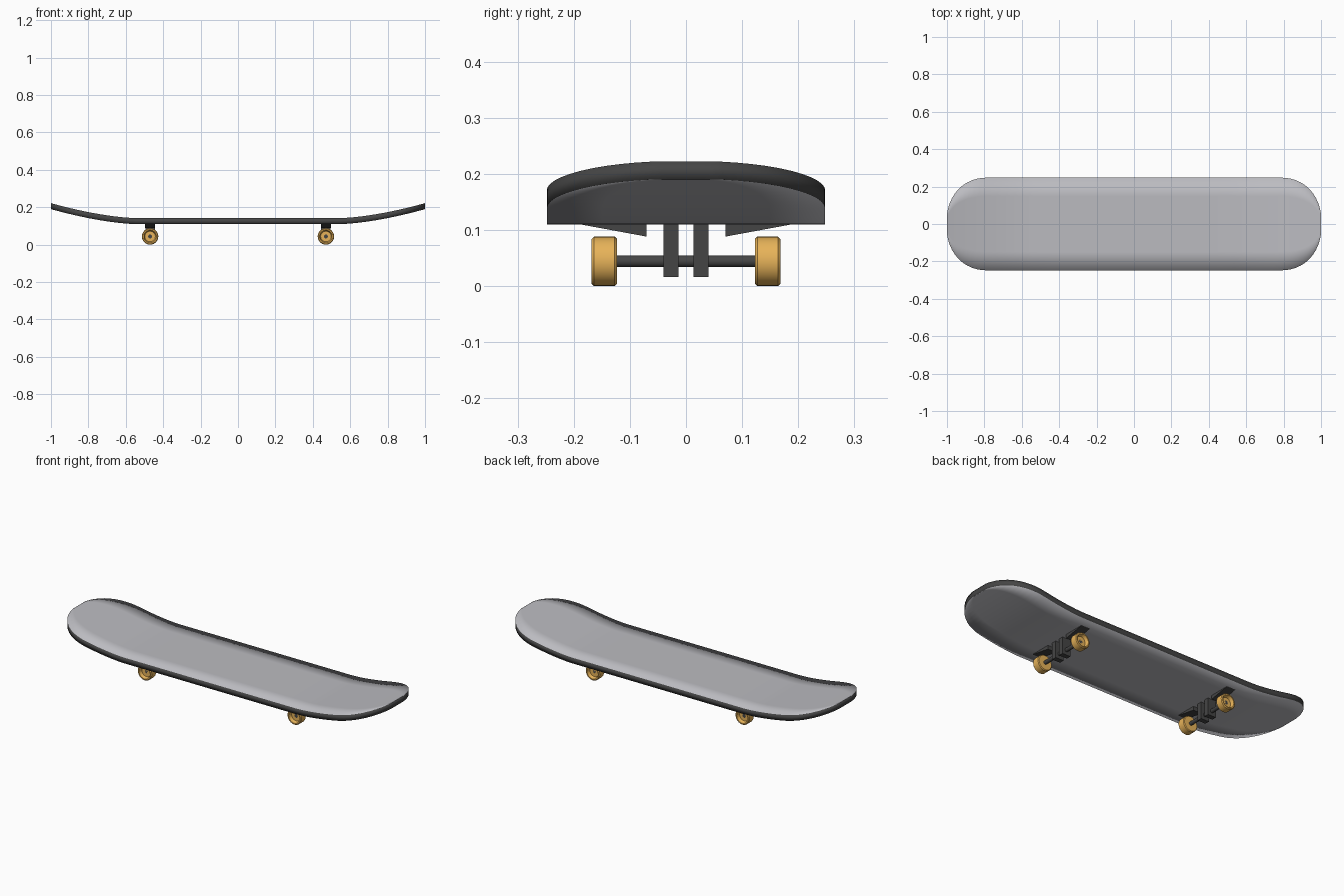
import bpy, bmesh, math
from mathutils import Matrix, Vector

cube = bpy.data.objects.get("Cube")
if cube:
    bpy.data.objects.remove(cube)


def material(name, rgb):
    m = bpy.data.materials.new(name)
    m.use_nodes = True
    m.diffuse_color = (*rgb, 1)
    m.node_tree.nodes["Principled BSDF"].inputs["Base Color"].default_value = (*rgb, 1)
    return m


GREY = material("light_grey", (0.5, 0.5, 0.53))
DARK = material("charcoal", (0.06, 0.06, 0.06))
AMBER = material("amber", (0.8, 0.45, 0.1))


def finish(name, bm, *mats):
    bmesh.ops.recalc_face_normals(bm, faces=bm.faces)
    mesh = bpy.data.meshes.new(name)
    bm.to_mesh(mesh)
    bm.free()
    obj = bpy.data.objects.new(name, mesh)
    bpy.context.collection.objects.link(obj)
    for m in mats:
        mesh.materials.append(m)
    return obj


def smooth(obj, angle=40):
    bpy.ops.object.select_all(action='DESELECT')
    obj.select_set(True)
    bpy.context.view_layer.objects.active = obj
    bpy.ops.object.shade_smooth_by_angle(angle=math.radians(angle))


# Deck: flat middle, upturned rounded ends
HALF_WIDTH, TOP, THICK = 0.248, 0.142, 0.032
STRAIGHT, TIP = 0.78, 0.985


def deck_height(x):
    t = max(0, (abs(x) - 0.54) / 0.46)
    return TOP + 0.08 * t ** 1.6


half = [(0.04 + 0.1 * i, HALF_WIDTH) for i in range(5)]
half += [(0.54 + 0.04 * i, HALF_WIDTH) for i in range(6)]
for i in range(13):
    u = TIP * math.sin(math.pi / 2 * i / 12)
    half.append((STRAIGHT + (1 - STRAIGHT) * u / TIP, HALF_WIDTH * (1 - u ** 2.2) ** 0.45))
columns = [(-x, w) for x, w in reversed(half)] + half

bm = bmesh.new()
rows = (-1, -0.6, -0.2, 0.2, 0.6, 1)
grid = [[bm.verts.new((x, w * r, deck_height(x))) for r in rows] for x, w in columns]
for a, b in zip(grid, grid[1:]):
    for j in range(len(rows) - 1):
        bm.faces.new((a[j], b[j], b[j + 1], a[j + 1]))
ext = bmesh.ops.extrude_face_region(bm, geom=bm.faces[:], use_keep_orig=True)
lower = [g for g in ext["geom"] if isinstance(g, bmesh.types.BMVert)]
bmesh.ops.translate(bm, verts=lower, vec=(0, 0, -THICK))
bmesh.ops.recalc_face_normals(bm, faces=bm.faces)
for f in bm.faces:
    f.smooth = True
    f.material_index = 1 if abs(f.normal.z) < 0.3 else 0
finish("deck", bm, GREY, DARK)


def box(name, centre, size):
    bm = bmesh.new()
    bmesh.ops.create_cube(bm, size=1, matrix=Matrix.Translation(centre) @ Matrix.Diagonal((*size, 1)))
    return finish(name, bm, DARK)


def lathe_y(name, profile, centre, mat, side=1, steps=32):
    """Spin (offset along y, radius) points around the axle direction."""
    bm = bmesh.new()
    vs = [bm.verts.new((0, y * side, r)) for y, r in profile]
    es = [bm.edges.new(p) for p in zip(vs, vs[1:])]
    bmesh.ops.spin(bm, geom=vs + es, cent=(0, 0, 0), axis=(0, 1, 0),
                   angle=math.tau, steps=steps, use_merge=True)
    bmesh.ops.remove_doubles(bm, verts=bm.verts, dist=1e-5)
    bmesh.ops.translate(bm, verts=bm.verts, vec=centre)
    obj = finish(name, bm, mat)
    smooth(obj)
    return obj


def wedge(name, x, side, half_x=0.027):
    """Triangular riser under the deck, deepest near the middle."""
    bm = bmesh.new()
    profile = [(0.07, 0.112), (0.2, 0.112), (0.07, 0.088)]
    face = bm.faces.new([bm.verts.new((x - half_x, y * side, z)) for y, z in profile])
    ext = bmesh.ops.extrude_face_region(bm, geom=[face], use_keep_orig=True)
    bmesh.ops.translate(bm, vec=(2 * half_x, 0, 0),
                        verts=[g for g in ext["geom"] if isinstance(g, bmesh.types.BMVert)])
    return finish(name, bm, DARK)


# Trucks: axle, two hanger plates, risers and wheels at each end
AXLE_Z = 0.044
WHEEL = [(0.123, 0), (0.123, 0.040), (0.127, 0.044), (0.164, 0.044), (0.168, 0.040),
         (0.168, 0.034), (0.150, 0.028), (0.150, 0)]
AXLE = [(-0.15, 0), (-0.15, 0.0105), (0.15, 0.0105), (0.15, 0)]
for end, x in (("right", -0.47), ("left", 0.47)):
    lathe_y(end + "_axle", AXLE, (x, 0, AXLE_Z), DARK, steps=16)
    for place, side in (("front", -1), ("back", 1)):
        tag = f"{end}_{place}_"
        lathe_y(tag + "wheel", WHEEL, (x, 0, AXLE_Z), AMBER, side)
        wedge(tag + "riser", x, side)
        box(tag + "hanger", (x, side * 0.0265, 0.064), (0.05, 0.027, 0.096))
